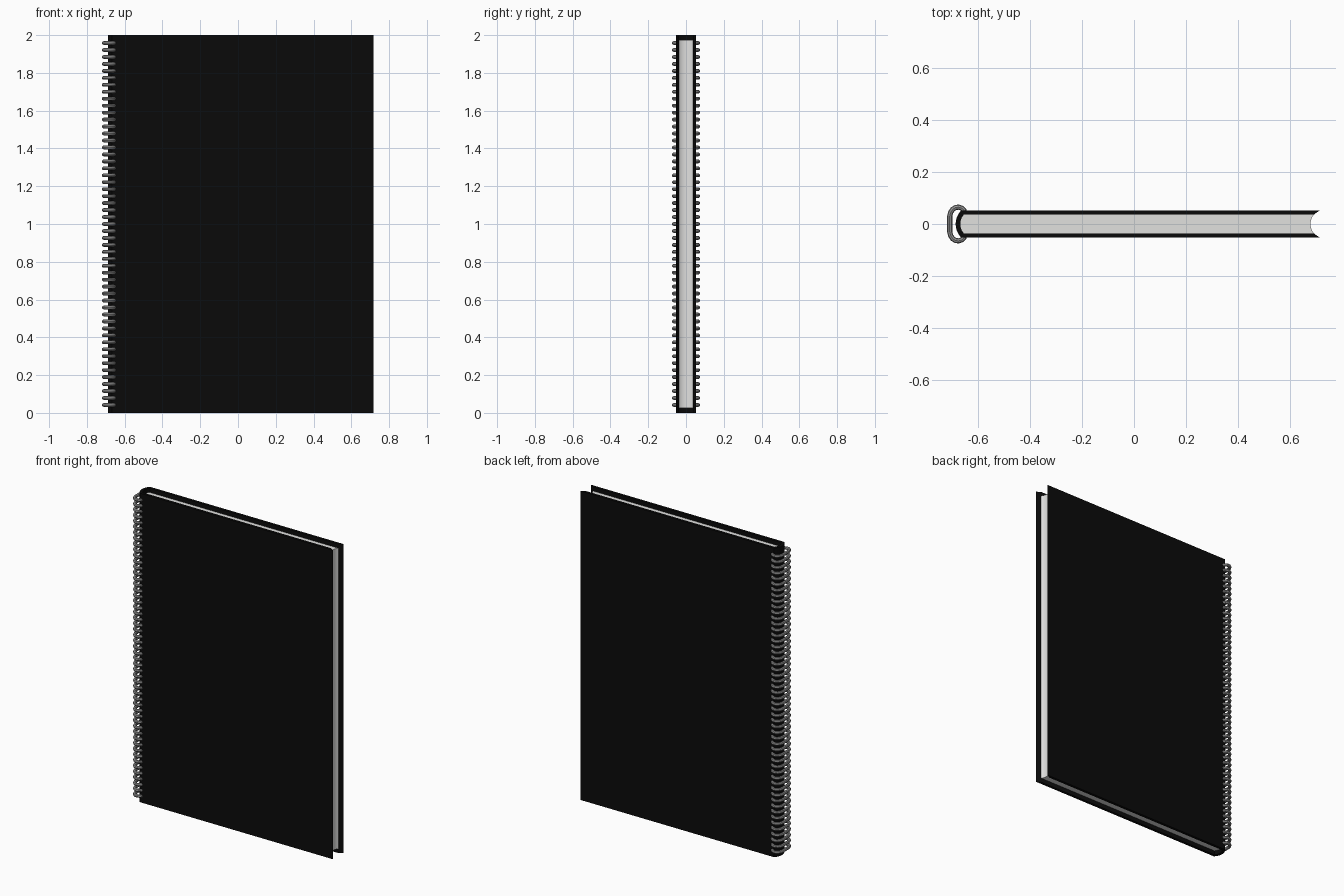
import bpy, bmesh, math

if "Cube" in bpy.data.objects:
    bpy.data.objects.remove(bpy.data.objects["Cube"])


def material(name, rgb):
    m = bpy.data.materials.new(name)
    m.diffuse_color = (*rgb, 1.0)
    m.use_nodes = True
    m.node_tree.nodes["Principled BSDF"].inputs["Base Color"].default_value = m.diffuse_color
    return m


BLACK = material("cover black", (0.003, 0.003, 0.003))
PAPER = material("paper white", (0.75, 0.75, 0.74))
METAL = material("wire grey", (0.3, 0.3, 0.3))


def arc(x_mid, half, sag, n):
    """Points from y=+half to y=-half; x is x_mid at y=0 and x_mid+sag at the ends."""
    r = (half * half + sag * sag) / (2 * sag)
    a = math.asin(half / r)
    pts = []
    for i in range(n + 1):
        t = a - 2 * a * i / n
        pts.append((x_mid + r - r * math.cos(t), r * math.sin(t)))
    return pts


def finish(bm, name, mat):
    bmesh.ops.recalc_face_normals(bm, faces=bm.faces[:])
    me = bpy.data.meshes.new(name)
    bm.to_mesh(me)
    bm.free()
    me.materials.append(mat)
    ob = bpy.data.objects.new(name, me)
    bpy.context.collection.objects.link(ob)
    bpy.ops.object.select_all(action='DESELECT')
    ob.select_set(True)
    bpy.context.view_layer.objects.active = ob
    bpy.ops.object.shade_smooth_by_angle(angle=math.radians(35))
    return ob


def extrude(bm, faces, height):
    """Raise flat faces straight up into a solid."""
    res = bmesh.ops.extrude_face_region(bm, geom=faces, use_keep_orig=True)
    moved = [g for g in res["geom"] if isinstance(g, bmesh.types.BMVert)]
    bmesh.ops.translate(bm, verts=moved, vec=(0, 0, height))


OUT, INN = 0.053, 0.036          # half thickness of cover and of page block
TIP, TIP_IN, PAGE_R = 0.718, 0.693, 0.681

# Cover: U-shaped wrap with a rounded spine
outer = [(TIP, OUT)] + arc(-0.688, OUT, 0.022, 12) + [(TIP, -OUT)]
inner = [(TIP_IN, INN)] + arc(-0.67, INN, 0.013, 12) + [(TIP_IN, -INN)]
bm = bmesh.new()
vo = [bm.verts.new((x, y, 0)) for x, y in outer]
vi = [bm.verts.new((x, y, 0)) for x, y in inner]
strip = [bm.faces.new((vo[i], vo[i + 1], vi[i + 1], vi[i])) for i in range(len(vo) - 1)]
extrude(bm, strip, 2.0)
finish(bm, "cover", BLACK)

# Page block: rounded at the spine, hollow at the fore edge
left = arc(-0.67, INN, 0.013, 12)
right = arc(PAGE_R, INN, TIP_IN - PAGE_R, 12)
bm = bmesh.new()
vl = [bm.verts.new((x, y, 0.027)) for x, y in left]
vr = [bm.verts.new((x, y, 0.027)) for x, y in right]
strip = [bm.faces.new((vl[i], vl[i + 1], vr[i + 1], vr[i])) for i in range(12)]
extrude(bm, strip, 1.946)
finish(bm, "pages", PAPER)

# Binding rings: a round wire swept along a C-shaped path
WIRE, SIDES, RINGS = 0.010, 8, 53
half_path = [(-0.711, 0.0), (-0.711, 0.03), (-0.707, 0.045), (-0.699, 0.057),
             (-0.688, 0.064), (-0.676, 0.065), (-0.664, 0.061), (-0.656, 0.053),
             (-0.654, 0.042)]
path = [(x, -y) for x, y in reversed(half_path[1:])] + half_path

bm = bmesh.new()
for k in range(RINGS):
    z0 = 0.042 + 1.916 * k / (RINGS - 1)
    loops = []
    for i, (x, y) in enumerate(path):
        ax, ay = path[max(i - 1, 0)]
        bx, by = path[min(i + 1, len(path) - 1)]
        d = math.hypot(bx - ax, by - ay)
        nx, ny = (by - ay) / d, -(bx - ax) / d
        loop = []
        for s in range(SIDES):
            t = 2 * math.pi * s / SIDES
            c = WIRE * math.cos(t)
            loop.append(bm.verts.new((x + nx * c, y + ny * c, z0 + WIRE * math.sin(t))))
        loops.append(loop)
    for a, b in zip(loops, loops[1:]):
        for s in range(SIDES):
            e = (s + 1) % SIDES
            bm.faces.new((a[s], a[e], b[e], b[s]))
    bm.faces.new(loops[0])
    bm.faces.new(loops[-1])
rings = finish(bm, "binding_rings", METAL)
bpy.ops.object.shade_smooth_by_angle(angle=math.radians(60))
